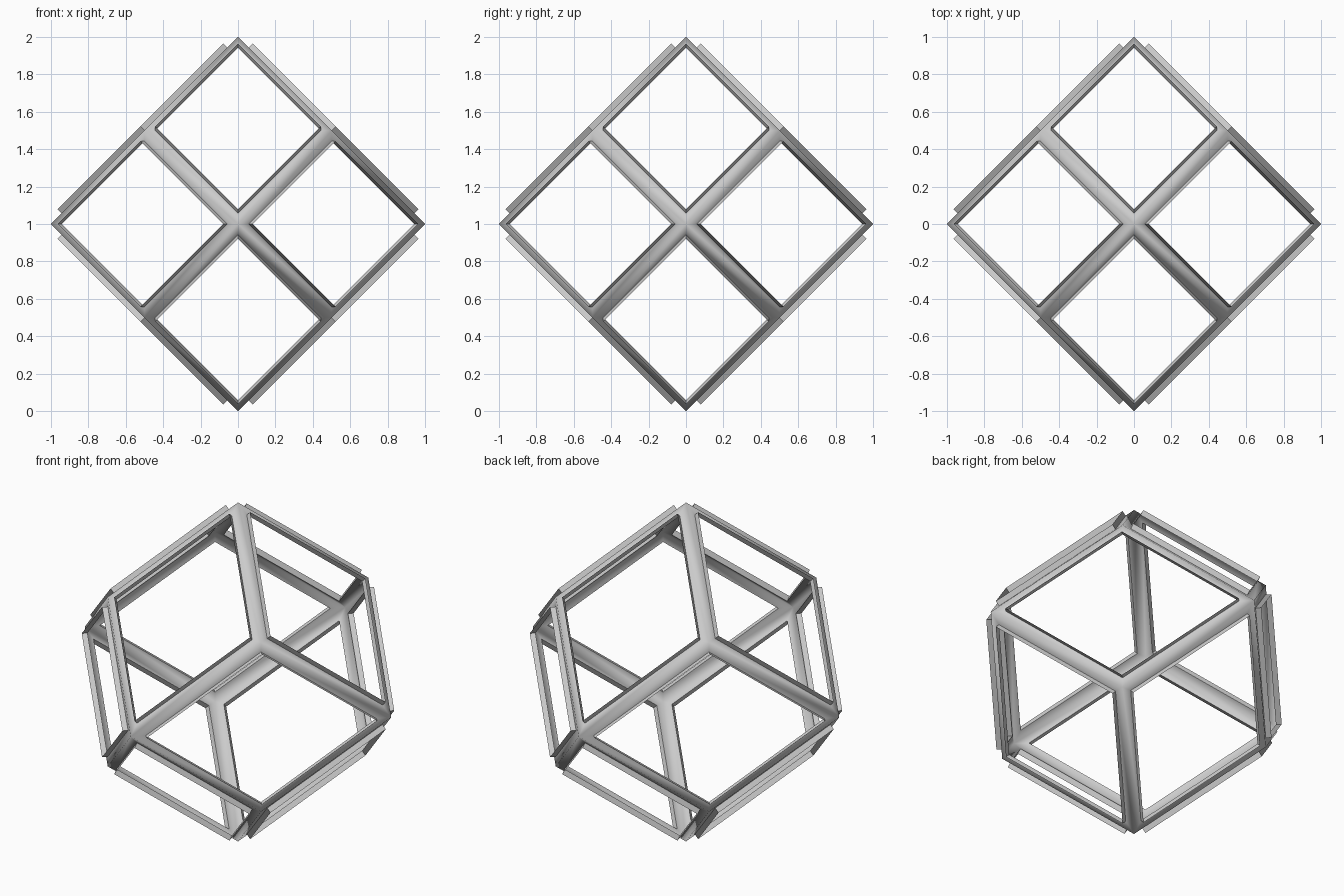
import bpy, bmesh, math
from itertools import product
from mathutils import Vector

if "Cube" in bpy.data.objects:
    bpy.data.objects.remove(bpy.data.objects["Cube"])

STRIP = 0.047    # width of the flat border kept around each rhombus
FLANGE = 0.031   # height of the lip standing around each opening

bm = bmesh.new()

# Rhombic dodecahedron: six axis tips plus eight cube corners
points = [Vector(p) / 2 for p in product((-1, 1), repeat=3)]
for axis in range(3):
    for s in (-1, 1):
        tip = Vector((0, 0, 0))
        tip[axis] = s
        points.append(tip)
for p in points:
    bm.verts.new(p)
bmesh.ops.convex_hull(bm, input=bm.verts[:])
bmesh.ops.dissolve_limit(bm, angle_limit=0.02, verts=bm.verts[:], edges=bm.edges[:])
bmesh.ops.recalc_face_normals(bm, faces=bm.faces[:])

# Border strips: inset every rhombus
panels = bm.faces[:]
bmesh.ops.inset_individual(bm, faces=panels, thickness=STRIP, use_even_offset=True)

# Raised lips: push each inner rhombus outward, then open it
panels = bmesh.ops.extrude_discrete_faces(bm, faces=panels)["faces"]
for f in panels:
    f.normal_update()
    offset = f.calc_center_median().normalized() * FLANGE
    bmesh.ops.translate(bm, verts=f.verts[:], vec=offset)
bmesh.ops.delete(bm, geom=panels, context='FACES')

# Stand the frame on the ground
bmesh.ops.translate(bm, verts=bm.verts[:], vec=(0, 0, 1))

mesh = bpy.data.meshes.new("rhombic_frame")
bm.to_mesh(mesh)
bm.free()
frame = bpy.data.objects.new("rhombic_frame", mesh)
bpy.context.collection.objects.link(frame)

# Soft ridges, crisp lips
bpy.context.view_layer.objects.active = frame
frame.select_set(True)
bpy.ops.object.shade_smooth_by_angle(angle=math.radians(70))
